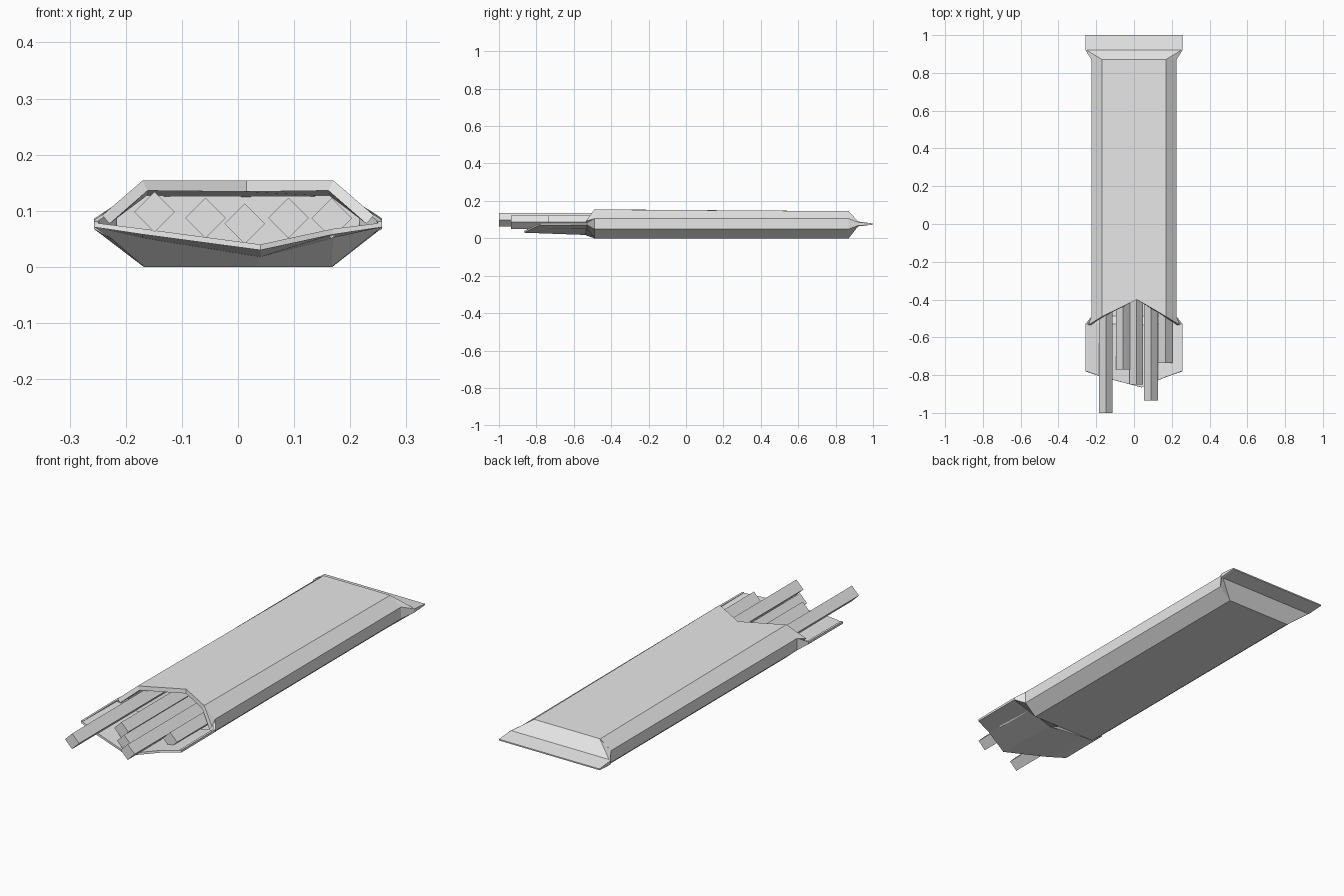
import bpy, bmesh, math

cube = bpy.data.objects.get("Cube")
if cube:
    bpy.data.objects.remove(cube, do_unlink=True)

grey = bpy.data.materials.new("plain grey")
grey.use_nodes = True
grey.diffuse_color = (0.8, 0.8, 0.8, 1)
grey.node_tree.nodes["Principled BSDF"].inputs["Base Color"].default_value = (0.8, 0.8, 0.8, 1)


def loft(name, rows, closed=False, thickness=0):
    """Skin rows of points running back to front; optionally cap or thicken."""
    bm = bmesh.new()
    rings = [[bm.verts.new(p) for p in row] for row in rows]
    n = len(rings[0])
    for a, b in zip(rings, rings[1:]):
        for i in range(n if closed else n - 1):
            j = (i + 1) % n
            bm.faces.new((a[i], a[j], b[j], b[i]))
    if closed:
        bm.faces.new(rings[0][::-1])
        bm.faces.new(rings[-1])
    bmesh.ops.remove_doubles(bm, verts=bm.verts[:], dist=0.0005)
    if closed:
        bmesh.ops.recalc_face_normals(bm, faces=bm.faces[:])
    mesh = bpy.data.meshes.new(name)
    bm.to_mesh(mesh)
    bm.free()
    mesh.materials.append(grey)
    obj = bpy.data.objects.new(name, mesh)
    bpy.context.collection.objects.link(obj)
    if thickness:
        mod = obj.modifiers.new("thickness", "SOLIDIFY")
        mod.thickness = thickness
        mod.offset = -1
    return obj


def mirrored(half, middle):
    """Left points, the middle point, then the same points on the other side."""
    return half + [middle] + [(-x, y, z) for x, y, z in reversed(half)]


# Lower wrapper: bottom, side walls and the torn front flap
def tray(y):
    return mirrored([(-.225, y, .105), (-.225, y, .05), (-.167, y, 0)], (.03, y, 0))


crease = mirrored([(-.257, -.53, .083), (-.257, -.53, .072), (-.17, -.53, .052)],
                  (.04, -.54, .018))
flap_edge = mirrored([(-.257, -.78, .081), (-.257, -.78, .071), (-.17, -.81, .058)],
                     (.04, -.865, .03))
loft("lower_wrapper", [tray(.87), tray(-.49), crease, flap_edge], thickness=.01)


# Upper wrapper: top panel and sloped shoulders with a notched front edge
def lid(y, top, side=(.225, .105), middle_y=None, side_y=None):
    sy = y if side_y is None else side_y
    my = y if middle_y is None else middle_y
    return mirrored([(side[0], sy, side[1]), (.17, y, top)], (.015, my, top))


loft("upper_wrapper", [lid(.87, .145),
                       lid(-.49, .154, middle_y=-.4),
                       lid(-.49, .154, (.242, .092), -.4, -.535)], thickness=.02)


# Crimped back end, narrowing in height and flaring in width
def section(y, wide, flat, top, upper, lower, bottom):
    return [(-wide, y, upper), (-wide, y, lower), (-flat, y, bottom), (flat, y, bottom),
            (wide, y, lower), (wide, y, upper), (flat, y, top), (-flat, y, top)]


loft("back_seal", [section(1, .257, .25, .079, .079, .073, .073),
                   section(.92, .257, .25, .09, .086, .068, .064),
                   section(.87, .225, .168, .145, .105, .05, 0)], closed=True)

# Square sticks standing on edge: x, height, front end
sticks = [(-.149, .098, -1), (-.058, .087, -.77), (.012, .077, -.85),
          (.09, .087, -.935), (.167, .087, -.735)]
for i, (x, z, front) in enumerate(sticks):
    back = .4
    bpy.ops.mesh.primitive_cylinder_add(vertices=4, radius=.036, depth=back - front,
                                        location=(x, (front + back) / 2, z),
                                        rotation=(math.pi / 2, 0, 0))
    stick = bpy.context.object
    stick.name = f"stick_{i + 1}"
    stick.data.materials.append(grey)
